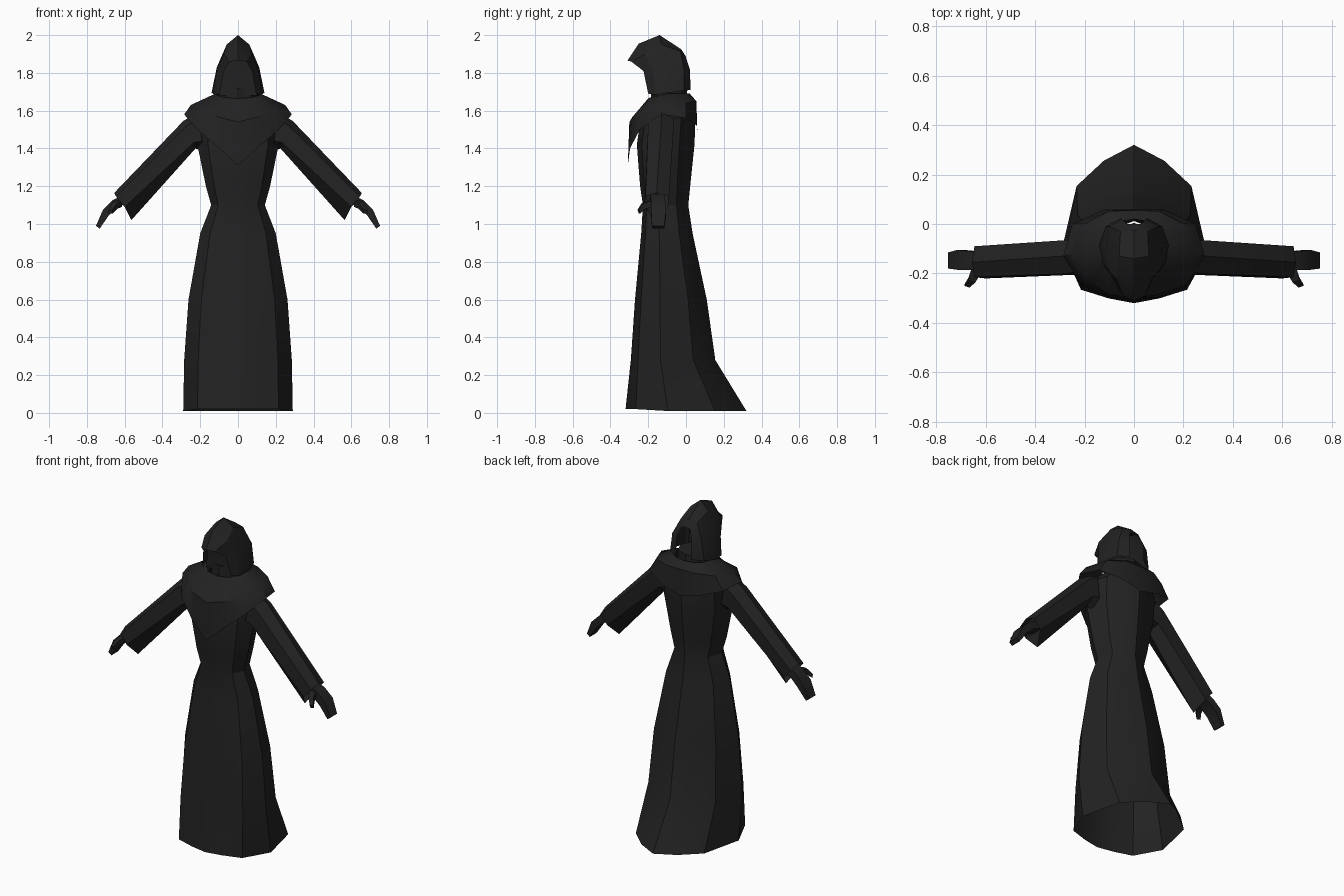
import bpy, bmesh, math

cloth = bpy.data.materials.new("black cloth")
cloth.diffuse_color = (0.0160, 0.0160, 0.0160, 1)


def loft(name, rings, closed=True, cap_start=False, cap_end=False, angle=28):
    """Skin a list of equal-length point rings."""
    bm = bmesh.new()
    vs = [[bm.verts.new(p) for p in r] for r in rings]
    n = len(rings[0])
    for a, b in zip(vs, vs[1:]):
        for i in range(n if closed else n - 1):
            j = (i + 1) % n
            bm.faces.new((a[i], a[j], b[j], b[i]))
    if cap_start:
        bm.faces.new(vs[0][::-1])
    if cap_end:
        bm.faces.new(vs[-1])
    bmesh.ops.recalc_face_normals(bm, faces=bm.faces[:])
    me = bpy.data.meshes.new(name)
    bm.to_mesh(me)
    bm.free()
    me.shade_smooth()
    me.set_sharp_from_angle(angle=math.radians(angle))
    me.materials.append(cloth)
    ob = bpy.data.objects.new(name, me)
    bpy.context.collection.objects.link(ob)
    return ob


def full(half):
    """Close a half ring that runs from front centre to back centre."""
    return half + [(-x, y, z) for x, y, z in half[-2:0:-1]]


def arch(half):
    """Complete a half arch that runs from its foot up to the centre line."""
    return half + [(-x, y, z) for x, y, z in half[-2::-1]]


# Robe: height, half width, front y, back y
levels = [(0.01, .29, -.32, .32), (.28, .285, -.292, .155), (.6, .262, -.27, .11),
          (.95, .2, -.237, .035), (1.1, .142, -.228, .012), (1.2, .17, -.243, .022),
          (1.42, .215, -.26, .045), (1.56, .215, -.24, .05), (1.64, .12, -.2, .03)]


def robe_ring(z, w, f, b):
    shape = [(0, 0), (.35, .03), (.74, .085), (1, .35), (.8, .74), (.42, .9), (0, 1)]
    return full([(w * u, f + (b - f) * v, z + (.01 if z < .1 and v < .1 else 0))
                 for u, v in shape])


loft("robe", [robe_ring(*l) for l in levels])

# Mantle over the shoulders, pointed at the front
loft("mantle", [
    full([(0, -.2, 1.665), (.07, -.19, 1.67), (.11, -.14, 1.68), (.12, -.1, 1.69),
          (.1, -.02, 1.69), (.06, .01, 1.69), (0, .02, 1.69)]),
    full([(0, -.3, 1.54), (.1, -.285, 1.565), (.18, -.235, 1.6), (.25, -.12, 1.63),
          (.2, 0, 1.64), (.1, .052, 1.65), (0, .055, 1.65)]),
    full([(0, -.308, 1.31), (.1, -.296, 1.4), (.215, -.245, 1.5), (.285, -.13, 1.58),
          (.25, 0, 1.56), (.12, .058, 1.52), (0, .06, 1.49)])], angle=35)

# Neck
loft("neck", [[(.1 * math.cos(t * math.pi / 4), -.09 + .095 * math.sin(t * math.pi / 4), z)
               for t in range(8)] for z in (1.64, 1.72)], cap_end=True)

# Hood: arches from the overhanging rim to the back
loft("hood", [
    arch([(.095, -.2, 1.69), (.075, -.225, 1.81), (.045, -.29, 1.86), (0, -.31, 1.865)]),
    arch([(.125, -.165, 1.685), (.115, -.17, 1.79), (.075, -.215, 1.9), (0, -.25, 1.955)]),
    arch([(.14, -.085, 1.695), (.112, -.09, 1.83), (.06, -.13, 1.95), (0, -.14, 2.0)]),
    arch([(.115, -.01, 1.705), (.1, -.01, 1.82), (.055, -.03, 1.915), (0, -.025, 1.925)]),
    arch([(.05, .025, 1.71), (.05, .02, 1.82), (.03, 0, 1.88), (0, 0, 1.885)])],
    closed=False, angle=25)

# Shadowed face set inside the hood
loft("face", [[(-w, y, z), (0, y - .01, z), (w, y, z)] for w, y, z in
              ((.1, -.165, 1.68), (.09, -.165, 1.79), (.05, -.18, 1.9))], closed=False)

for s, side in ((1, "right"), (-1, "left")):
    def m(pts):
        return [(s * x, y, z) for x, y, z in pts]

    # Sleeve, widening to a drooping cuff
    loft(side + "_sleeve", [
        m([(.22, -.13, 1.59), (.21, -.19, 1.56), (.19, -.2, 1.44), (.18, -.13, 1.38),
           (.19, -.07, 1.44), (.21, -.065, 1.56)]),
        m([(.29, -.13, 1.545), (.27, -.2, 1.52), (.235, -.205, 1.43), (.225, -.14, 1.4),
           (.235, -.07, 1.43), (.27, -.065, 1.52)]),
        m([(.655, -.155, 1.165), (.645, -.215, 1.145), (.60, -.22, 1.09), (.565, -.16, 1.02),
           (.60, -.095, 1.09), (.645, -.09, 1.145)])], angle=30)

    # Flat mitten hand
    loft(side + "_hand", [
        m([(.60, -.19, 1.16), (.60, -.115, 1.16), (.565, -.115, 1.12), (.565, -.19, 1.12)]),
        m([(.665, -.185, 1.125), (.665, -.11, 1.125), (.635, -.11, 1.09), (.635, -.185, 1.09)]),
        m([(.715, -.185, 1.075), (.715, -.105, 1.075), (.685, -.105, 1.045), (.685, -.185, 1.045)]),
        m([(.752, -.18, .99), (.752, -.115, .99), (.732, -.115, .975), (.732, -.18, .975)])],
        cap_start=True, cap_end=True)

    # Thumb
    loft(side + "_thumb", [
        m([(.655, -.175, 1.125), (.655, -.175, 1.09), (.615, -.19, 1.09), (.615, -.19, 1.125)]),
        m([(.668, -.225, 1.11), (.668, -.215, 1.08), (.64, -.225, 1.08), (.64, -.235, 1.11)]),
        m([(.685, -.25, 1.075), (.685, -.243, 1.055), (.665, -.25, 1.055), (.665, -.257, 1.075)])],
        cap_start=True, cap_end=True)
